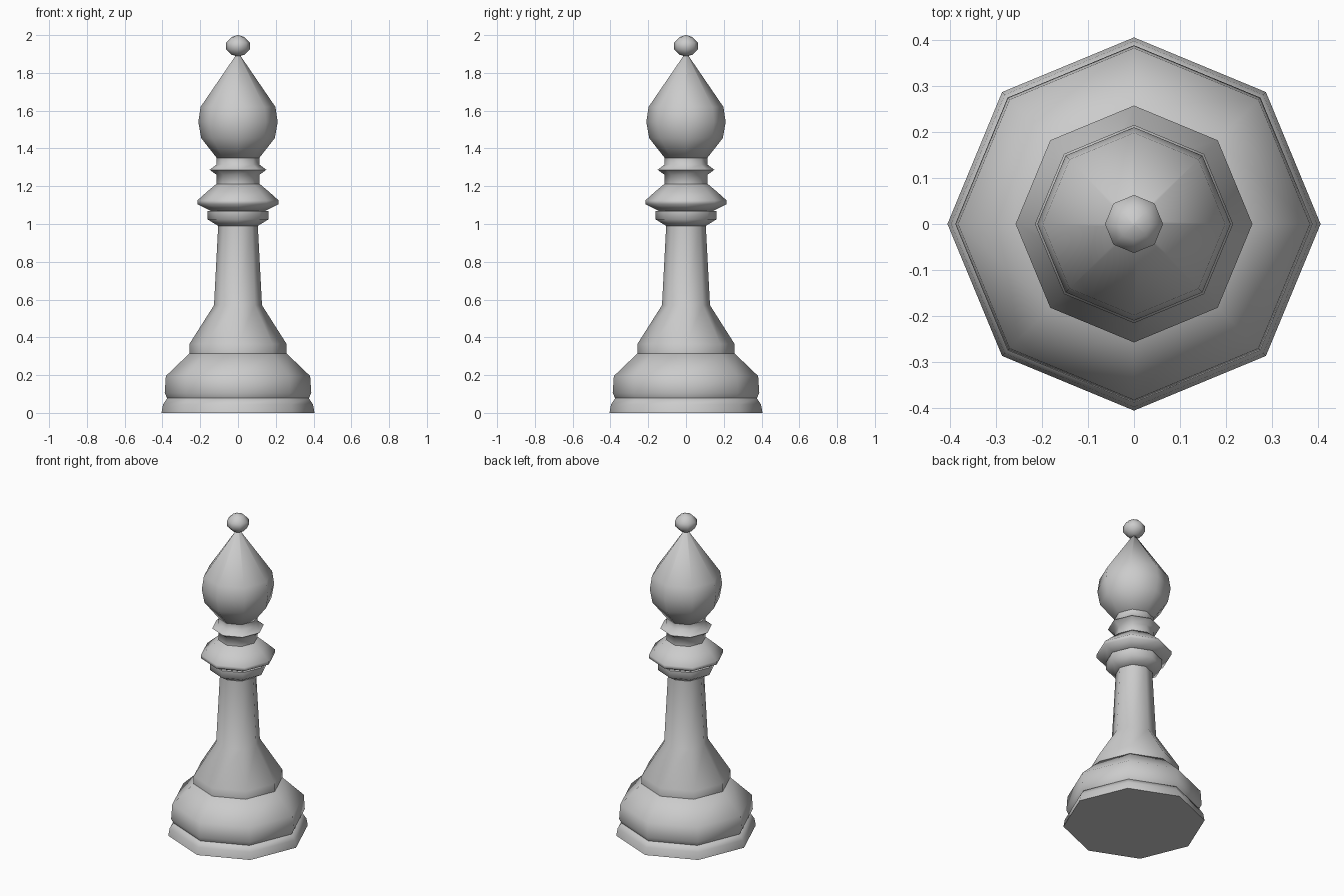
import bpy, bmesh, math

cube = bpy.data.objects.get("Cube")
if cube:
    bpy.data.objects.remove(cube, do_unlink=True)

SIDES = 8

grey = bpy.data.materials.new("light grey")
grey.use_nodes = True
grey.diffuse_color = (0.6, 0.6, 0.6, 1)
grey.node_tree.nodes["Principled BSDF"].inputs["Base Color"].default_value = (0.6, 0.6, 0.6, 1)


def lathe(name, profile):
    """Turn a (radius, height) profile, bottom to top, into a closed eight-sided part."""
    bm = bmesh.new()
    rings = []
    for r, z in profile:
        ring = []
        for i in range(SIDES):
            a = math.tau * i / SIDES
            ring.append(bm.verts.new((r * math.cos(a), r * math.sin(a), z)))
        rings.append(ring)
    for low, high in zip(rings, rings[1:]):
        for i in range(SIDES):
            j = (i + 1) % SIDES
            bm.faces.new((low[i], low[j], high[j], high[i]))
    bm.faces.new(rings[0][::-1])
    bm.faces.new(rings[-1])
    mesh = bpy.data.meshes.new(name)
    bm.to_mesh(mesh)
    bm.free()
    mesh.materials.append(grey)
    obj = bpy.data.objects.new(name, mesh)
    bpy.context.collection.objects.link(obj)
    bpy.ops.object.select_all(action="DESELECT")
    obj.select_set(True)
    bpy.context.view_layer.objects.active = obj
    bpy.ops.object.shade_smooth_by_angle(angle=math.radians(65))
    return obj


# Stepped foot
lathe("base_plinth", [(0.405, 0), (0.397, 0.045), (0.375, 0.078)])
lathe("base_bulge", [(0.375, 0.078), (0.388, 0.105), (0.382, 0.195), (0.257, 0.315)])

# Flared stem
lathe("stem", [(0.257, 0.315), (0.257, 0.365), (0.127, 0.57), (0.105, 0.99)])

# Collars and neck
lathe("lower_collar", [(0.105, 0.99), (0.162, 1.025), (0.162, 1.07)])
lathe("main_collar", [(0.145, 1.07), (0.215, 1.105), (0.215, 1.125), (0.165, 1.17), (0.115, 1.212)])
lathe("neck", [(0.113, 1.21), (0.113, 1.26), (0.15, 1.287), (0.113, 1.315), (0.113, 1.35)])

# Pointed head and ball finial
lathe("head", [(0.113, 1.35), (0.195, 1.455), (0.21, 1.54), (0.198, 1.62), (0.01, 1.895)])
lathe("finial", [(0.008, 1.889), (0.035, 1.896), (0.063, 1.925), (0.063, 1.96),
                 (0.035, 1.989), (0.004, 2.0)])
